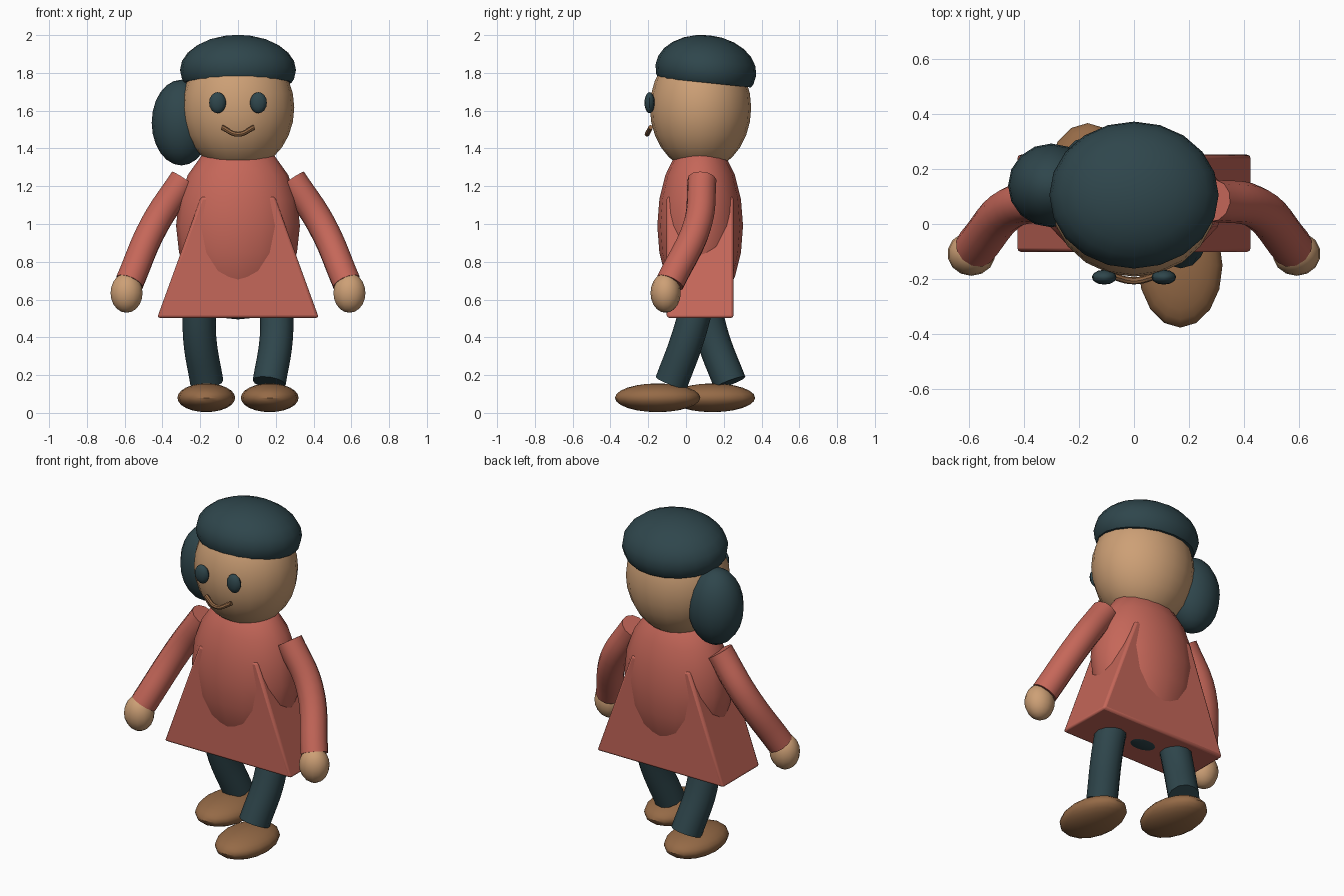
import bpy, bmesh, math

cube = bpy.data.objects.get("Cube")
if cube:
    bpy.data.objects.remove(cube, do_unlink=True)


def material(name, rgb):
    m = bpy.data.materials.new(name)
    m.use_nodes = True
    m.diffuse_color = (*rgb, 1)
    m.node_tree.nodes["Principled BSDF"].inputs["Base Color"].default_value = (*rgb, 1)
    return m


skin = material("skin", (0.61, 0.35, 0.18))
coral = material("coral_cloth", (0.56, 0.135, 0.10))
dark = material("dark_teal", (0.028, 0.061, 0.072))
brown = material("brown", (0.30, 0.144, 0.062))


def finish(ob, mat, angle=40):
    """Assign the colour and smooth the shading, keeping sharp edges."""
    ob.data.materials.clear()
    ob.data.materials.append(mat)
    bpy.ops.object.select_all(action='DESELECT')
    ob.select_set(True)
    bpy.context.view_layer.objects.active = ob
    bpy.ops.object.shade_smooth_by_angle(angle=math.radians(angle))
    return ob


def mesh_object(name, bm):
    bmesh.ops.recalc_face_normals(bm, faces=bm.faces)
    me = bpy.data.meshes.new(name)
    bm.to_mesh(me)
    bm.free()
    ob = bpy.data.objects.new(name, me)
    bpy.context.collection.objects.link(ob)
    return ob


def ellipsoid(name, centre, radii, mat, segments=16, rings=10, cut=None, tilt=0):
    """Scaled sphere, optionally cut flat below a unit height and tilted."""
    bm = bmesh.new()
    bmesh.ops.create_uvsphere(bm, u_segments=segments, v_segments=rings, radius=1)
    if cut is not None:
        res = bmesh.ops.bisect_plane(bm, geom=bm.verts[:] + bm.edges[:] + bm.faces[:],
                                     plane_co=(0, 0, cut), plane_no=(0, 0, -1), clear_outer=True)
        rim = [e for e in res["geom_cut"] if isinstance(e, bmesh.types.BMEdge)]
        bmesh.ops.contextual_create(bm, geom=rim)
    bmesh.ops.scale(bm, vec=radii, verts=bm.verts)
    ob = mesh_object(name, bm)
    ob.location = centre
    ob.rotation_euler.x = math.radians(tilt)
    return finish(ob, mat)


def tube(name, points, radius, mat, resolution=4):
    """Round capped tube through a few points."""
    cu = bpy.data.curves.new(name, 'CURVE')
    cu.dimensions = '3D'
    cu.bevel_depth = radius
    cu.bevel_resolution = resolution
    cu.resolution_u = 6
    cu.use_fill_caps = True
    sp = cu.splines.new('BEZIER')
    sp.bezier_points.add(len(points) - 1)
    for bp, p in zip(sp.bezier_points, points):
        bp.co = p
        bp.handle_left_type = bp.handle_right_type = 'AUTO'
    ob = bpy.data.objects.new(name, cu)
    bpy.context.collection.objects.link(ob)
    bpy.ops.object.select_all(action='DESELECT')
    ob.select_set(True)
    bpy.context.view_layer.objects.active = ob
    bpy.ops.object.convert(target='MESH')
    return finish(bpy.context.object, mat)


# Head, hat and side hair
ellipsoid("head", (0, 0.077, 1.615), (0.298, 0.268, 0.335), skin, 20, 14)
ellipsoid("cap", (0, 0.105, 1.815), (0.307, 0.268, 0.185), dark, 20, 12, cut=-0.36, tilt=-6)
ellipsoid("hair_bun", (-0.30, 0.14, 1.537), (0.157, 0.152, 0.227), dark, 16, 12)

# Mouth
tube("mouth", [(-0.085, -0.187, 1.512), (0, -0.206, 1.475), (0.085, -0.187, 1.512)],
     0.013, brown, 2)

# Body and hips
ellipsoid("torso", (0, 0.075, 0.99), (0.328, 0.227, 0.46), coral, 16, 10)
ellipsoid("hips", (0, 0.075, 0.65), (0.25, 0.16, 0.155), dark)

# Skirt: box tapered towards the top, with softened edges
bm = bmesh.new()
bmesh.ops.create_cube(bm, size=2)
for v in bm.verts:
    top = v.co.z > 0
    v.co = (v.co.x * (0.195 if top else 0.428), 0.075 + v.co.y * 0.177, 1.145 if top else 0.503)
skirt = mesh_object("skirt", bm)
bevel = skirt.modifiers.new("soft_edges", 'BEVEL')
bevel.width = 0.014
bevel.segments = 2
finish(skirt, coral)

# Paired parts; the legs stride, so the feet differ front to back
for side, s, ankle_y, foot_y in (("left", 1, -0.078, -0.15), ("right", -1, 0.232, 0.14)):
    ellipsoid(side + "_eye", (s * 0.108, -0.193, 1.642), (0.045, 0.027, 0.056), dark, 12, 8)
    tube(side + "_arm", [(s * 0.285, 0.085, 1.235), (s * 0.44, 0.062, 1.0),
                         (s * 0.575, -0.085, 0.69)], 0.077, coral)
    ellipsoid(side + "_hand", (s * 0.59, -0.108, 0.635), (0.087, 0.08, 0.105), skin, 14, 10)
    knee_y = 0.075 + (ankle_y - 0.075) * 0.42
    tube(side + "_leg", [(s * 0.2, 0.08, 0.66), (s * 0.203, knee_y, 0.40),
                         (s * 0.165, ankle_y, 0.16)], 0.088, dark)
    ellipsoid(side + "_shoe", (s * 0.168, foot_y, 0.08), (0.153, 0.226, 0.076), brown, 16, 12)
